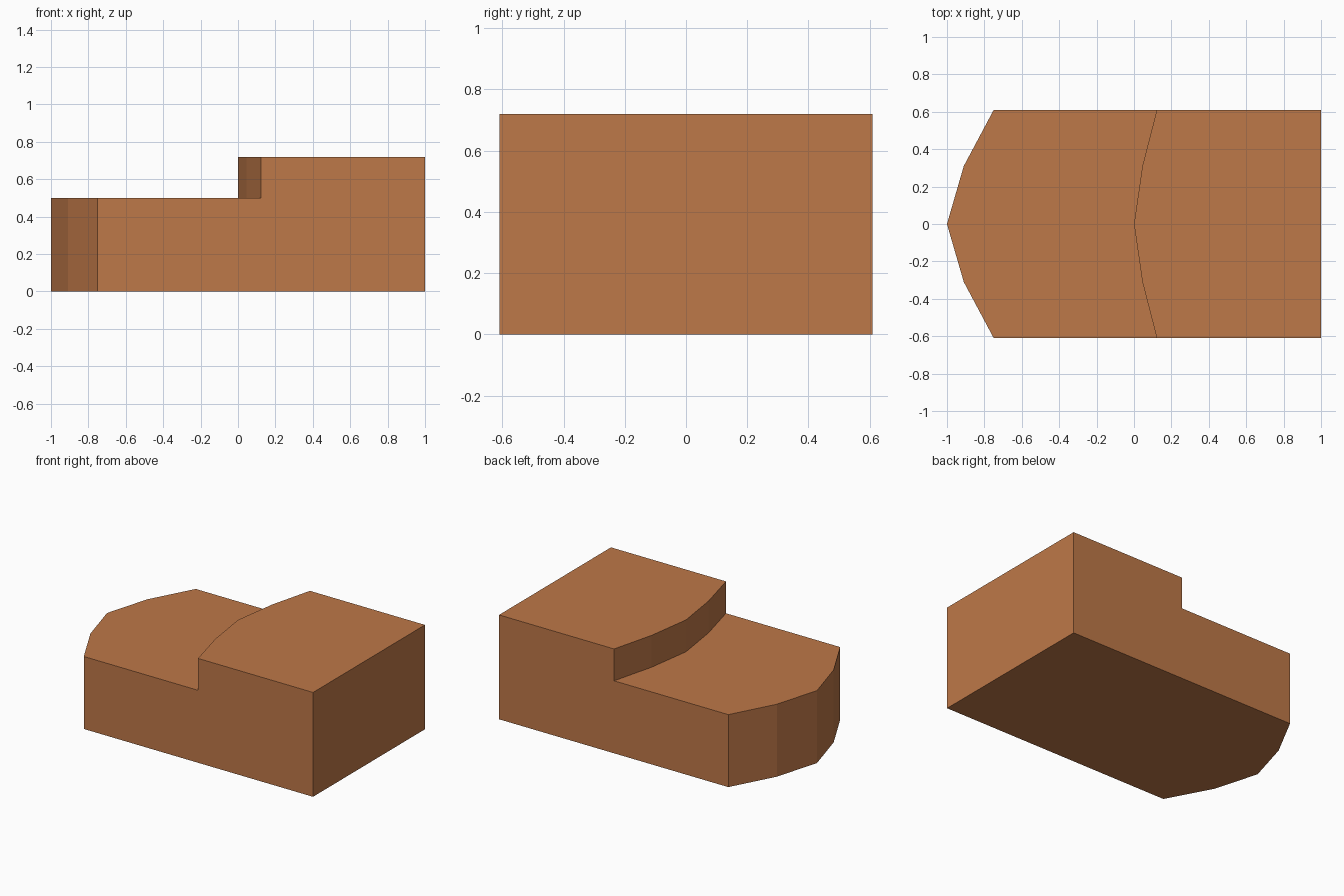
import bpy, bmesh

if "Cube" in bpy.data.objects:
    bpy.data.objects.remove(bpy.data.objects["Cube"])

mat = bpy.data.materials.new("terracotta brown")
mat.diffuse_color = (0.515, 0.188, 0.065, 1)
mat.use_nodes = True
mat.node_tree.nodes["Principled BSDF"].inputs["Base Color"].default_value = mat.diffuse_color

BASE_H, TOP_H, W = 0.5, 0.72, 0.61


def arc(half):
    """Mirror a half curve, listed centre outwards, across the y axis."""
    return [(x, -y) for x, y in reversed(half)] + half[1:]


# Plan curves: the faceted nose and the shallower step
nose = arc([(-1, 0), (-0.91, 0.31), (-0.75, W)])
step = arc([(0, 0), (0.045, 0.31), (0.122, W)])
back = [(1, -W), (1, W)]

bm = bmesh.new()


def verts(points, z):
    return [bm.verts.new((x, y, z)) for x, y in points]


n0, b0 = verts(nose, 0), verts(back, 0)
n1, s1 = verts(nose, BASE_H), verts(step, BASE_H)
s2, b2 = verts(step, TOP_H), verts(back, TOP_H)

# Underside, lower deck and upper deck
bm.faces.new(n0 + b0[::-1])
bm.faces.new(n1 + s1[::-1])
bm.faces.new(s2 + b2[::-1])

# Nose and step walls
for low, high in ((n0, n1), (s1, s2), (b0, b2)):
    for i in range(len(low) - 1):
        bm.faces.new((low[i], low[i + 1], high[i + 1], high[i]))

# Stepped side walls
for e in (0, -1):
    bm.faces.new((n0[e], b0[e], b2[e], s2[e], s1[e], n1[e]))

bmesh.ops.recalc_face_normals(bm, faces=bm.faces)
mesh = bpy.data.meshes.new("stepped_block")
bm.to_mesh(mesh)
bm.free()
mesh.materials.append(mat)
obj = bpy.data.objects.new("stepped_block", mesh)
bpy.context.collection.objects.link(obj)
